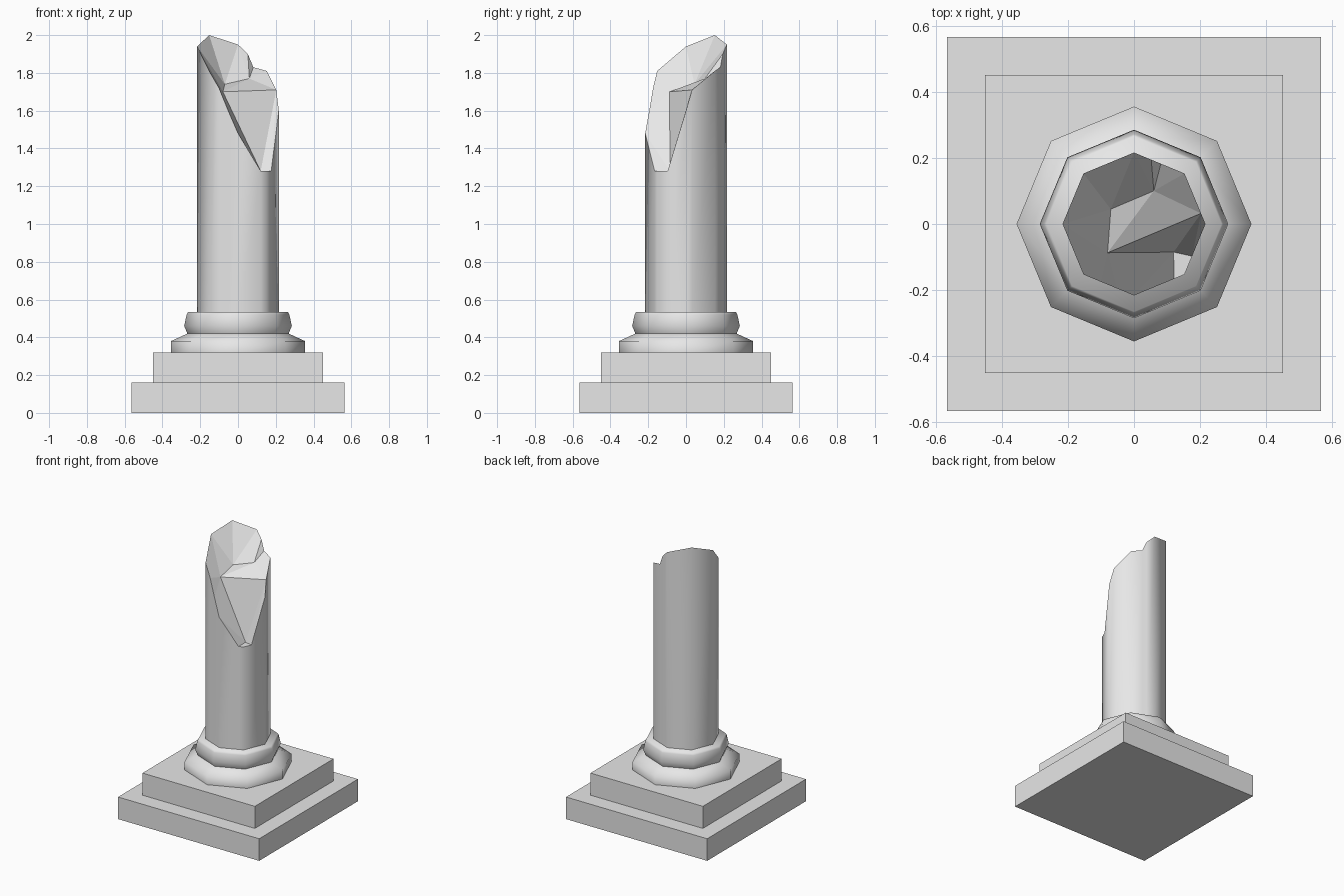
import bpy, bmesh
from math import radians, cos, sin, pi

cube = bpy.data.objects.get("Cube")
if cube:
    bpy.data.objects.remove(cube, do_unlink=True)

stone = bpy.data.materials.new("grey_stone")
stone.use_nodes = True
stone.diffuse_color = (0.8, 0.8, 0.8, 1)
stone.node_tree.nodes["Principled BSDF"].inputs["Base Color"].default_value = (0.8, 0.8, 0.8, 1)


def finish(bm, name):
    bmesh.ops.recalc_face_normals(bm, faces=bm.faces[:])
    mesh = bpy.data.meshes.new(name)
    bm.to_mesh(mesh)
    bm.free()
    mesh.materials.append(stone)
    obj = bpy.data.objects.new(name, mesh)
    bpy.context.collection.objects.link(obj)
    return obj


def slab(name, half, low, high):
    bm = bmesh.new()
    bmesh.ops.create_cube(bm, size=1)
    for v in bm.verts:
        v.co.x *= 2 * half
        v.co.y *= 2 * half
        v.co.z = high if v.co.z > 0 else low
    finish(bm, name)


def octagon_point(degrees, radius, z):
    """Point on the outline of an octagon whose corners lie on the axes."""
    offset = radians(degrees % 45 - 22.5)
    r = radius * cos(pi / 8) / cos(offset)
    return (r * cos(radians(degrees)), r * sin(radians(degrees)), z)


# Two square plinth steps
slab("lower_plinth", 0.565, 0, 0.16)
slab("upper_plinth", 0.45, 0.16, 0.32)

# Octagonal moulding under the shaft
bm = bmesh.new()
profile = [(0.355, 0.32), (0.355, 0.38), (0.268, 0.42), (0.285, 0.46),
           (0.272, 0.52), (0.265, 0.535)]
rings = [[bm.verts.new(octagon_point(45 * i, r, z)) for i in range(8)]
         for r, z in profile]
for a, b in zip(rings, rings[1:]):
    for i in range(8):
        j = (i + 1) % 8
        bm.faces.new((a[i], a[j], b[j], b[i]))
bm.faces.new(rings[0])
bm.faces.new(rings[-1])
moulding = finish(bm, "base_moulding")
bpy.ops.object.select_all(action='DESELECT')
moulding.select_set(True)
bpy.context.view_layer.objects.active = moulding
bpy.ops.object.shade_smooth_by_angle(angle=radians(75))

# Broken shaft: rim given as angle and height
rim_heights = [(0, 1.6), (9, 1.71), (45, 1.81), (66, 1.83), (75, 1.9),
               (90, 1.95), (135, 2.0), (180, 1.94), (225, 1.81), (240, 1.72),
               (255, 1.6), (270, 1.48), (306, 1.28), (315, 1.28), (331, 1.28)]
bm = bmesh.new()
rim = [bm.verts.new(octagon_point(d, 0.216, z)) for d, z in rim_heights]
foot = [bm.verts.new(octagon_point(d, 0.216, 0.5)) for d, z in rim_heights]
count = len(rim)
for i in range(count):
    j = (i + 1) % count
    wall = bm.faces.new((foot[i], foot[j], rim[j], rim[i]))
    wall.smooth = True
bm.faces.new(foot)

# Fracture facets fan from four inner points to the rim
ledge = bm.verts.new((0.12, -0.085, 1.28))
ridge = bm.verts.new((-0.08, -0.087, 1.70))
hollow = bm.verts.new((-0.07, 0.045, 1.74))
back = bm.verts.new((0.06, 0.10, 1.77))
for hub, run in ((ledge, (11, 12, 13, 14, 1)), (ridge, (7, 8, 9, 10, 11)),
                 (hollow, (5, 6, 7)), (back, (1, 2, 3, 4, 5))):
    for i, j in zip(run, run[1:]):
        bm.faces.new((hub, rim[i], rim[j]))
for tri in ((rim[14], rim[0], rim[1]), (ledge, rim[1], ridge),
            (ridge, rim[1], back), (ridge, back, hollow),
            (rim[11], ledge, ridge), (rim[7], ridge, hollow),
            (rim[5], hollow, back)):
    bm.faces.new(tri)
for e in bm.edges:
    if any(not f.smooth for f in e.link_faces):
        e.smooth = False
finish(bm, "broken_shaft")
